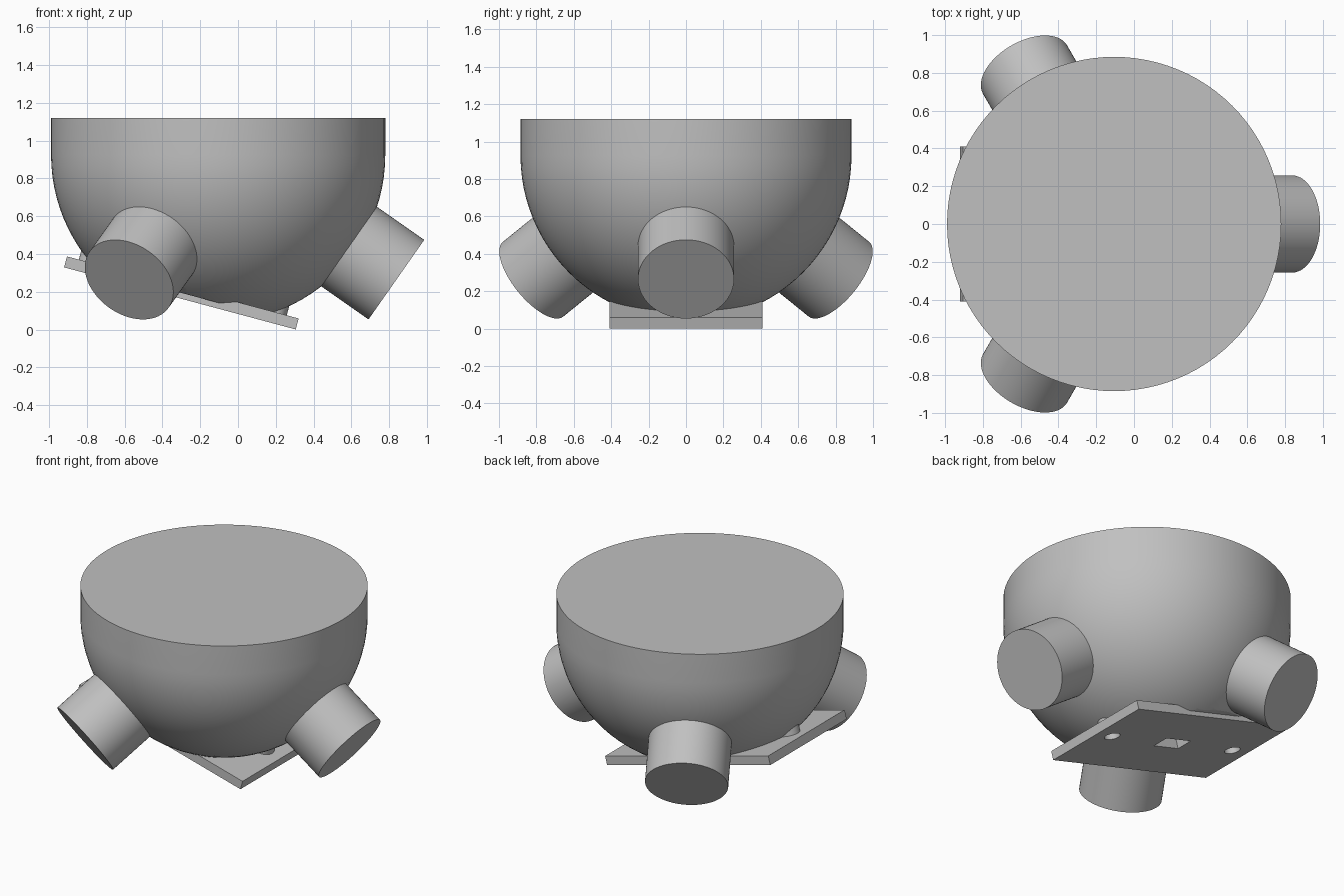
import bpy, bmesh
from math import sin, cos, pi, radians
from mathutils import Matrix, Vector

cube = bpy.data.objects.get("Cube")
if cube:
    bpy.data.objects.remove(cube, do_unlink=True)

grey = bpy.data.materials.new("plain_grey")
grey.use_nodes = True
COLOUR = (0.53, 0.53, 0.53, 1)
grey.diffuse_color = COLOUR
grey.node_tree.nodes["Principled BSDF"].inputs["Base Color"].default_value = COLOUR

R = 0.885                                # bowl radius
CENTRE = Vector((-0.105, 0, 0.925))      # centre of the round bottom
RIM = 1.12
PLATE = Matrix.Translation((-0.30, 0, 0.194)) @ Matrix.Rotation(radians(15), 4, "Y")


def add_object(name, bm, matrix=Matrix()):
    bmesh.ops.recalc_face_normals(bm, faces=bm.faces)
    mesh = bpy.data.meshes.new(name)
    bm.to_mesh(mesh)
    bm.free()
    mesh.transform(matrix)
    mesh.materials.append(grey)
    obj = bpy.data.objects.new(name, mesh)
    bpy.context.collection.objects.link(obj)
    return obj


def cylinder(name, radius, bottom, top, matrix, segments=64):
    bm = bmesh.new()
    bmesh.ops.create_cone(bm, cap_ends=True, segments=segments, radius1=radius,
                          radius2=radius, depth=top - bottom,
                          matrix=Matrix.Translation((0, 0, (top + bottom) / 2)))
    return add_object(name, bm, matrix)


def box(name, size, matrix):
    bm = bmesh.new()
    bmesh.ops.create_cube(bm, size=1, matrix=Matrix.Diagonal((*size, 1)))
    return add_object(name, bm, matrix)


def activate(obj):
    bpy.ops.object.select_all(action="DESELECT")
    obj.select_set(True)
    bpy.context.view_layer.objects.active = obj


def cut(obj, cutter):
    activate(obj)
    mod = obj.modifiers.new("cut", "BOOLEAN")
    mod.operation = "DIFFERENCE"
    mod.solver = "EXACT"
    mod.object = cutter
    bpy.ops.object.modifier_apply(modifier=mod.name)


# Bowl: revolved profile with a straight rim, sliced off along the plate
bm = bmesh.new()
profile = [(0, RIM - CENTRE.z), (R, RIM - CENTRE.z)]
profile += [(R * cos(a), -R * sin(a)) for a in (i * pi / 48 for i in range(25))]
verts = [bm.verts.new((x, 0, z)) for x, z in profile]
edges = [bm.edges.new(pair) for pair in zip(verts, verts[1:])]
bmesh.ops.spin(bm, geom=verts + edges, cent=(0, 0, 0), axis=(0, 0, 1),
               angle=2 * pi, steps=96)
bmesh.ops.remove_doubles(bm, verts=bm.verts, dist=1e-4)
bmesh.ops.transform(bm, matrix=Matrix.Translation(CENTRE), verts=bm.verts)
normal = PLATE.to_3x3() @ Vector((0, 0, 1))
bmesh.ops.bisect_plane(bm, geom=bm.verts[:] + bm.edges[:] + bm.faces[:],
                       plane_co=PLATE.translation, plane_no=normal, clear_inner=True)
bmesh.ops.holes_fill(bm, edges=[e for e in bm.edges if e.is_boundary], sides=0)
bowl = add_object("bowl", bm)
parts = [bowl]

# Three stub legs pointing out and down from the bowl centre
for i, name in enumerate(("left_leg", "back_leg", "front_leg")):
    turn = Matrix.Rotation(i * 2 * pi / 3, 4, "Z") @ Matrix.Rotation(radians(125), 4, "Y")
    parts.append(cylinder(name, 0.257, 0.6, 1.152, Matrix.Translation(CENTRE) @ turn))

# Tilted mounting plate with a centre slot
plate = box("mounting_plate", (1.27, 0.82, 0.06), PLATE)
parts.append(plate)
slot = box("slot_cutter", (0.2, 0.12, 0.3), PLATE)
cut(plate, slot)
cut(bowl, slot)
cutters = [slot]

# Hollow screw posts between plate and bowl
for name, x in (("left_post", 0.5), ("right_post", -0.5)):
    place = PLATE @ Matrix.Translation((x, 0, 0))
    post = cylinder(name, 0.07, 0, 0.25, place, 32)
    hole = cylinder("hole_cutter", 0.05, -0.1, 0.2, place, 32)
    for target in (post, plate, bowl):
        cut(target, hole)
    parts.append(post)
    cutters.append(hole)

for cutter in cutters:
    bpy.data.objects.remove(cutter, do_unlink=True)

for part in parts:
    activate(part)
    bpy.ops.object.shade_smooth_by_angle(angle=radians(30))
